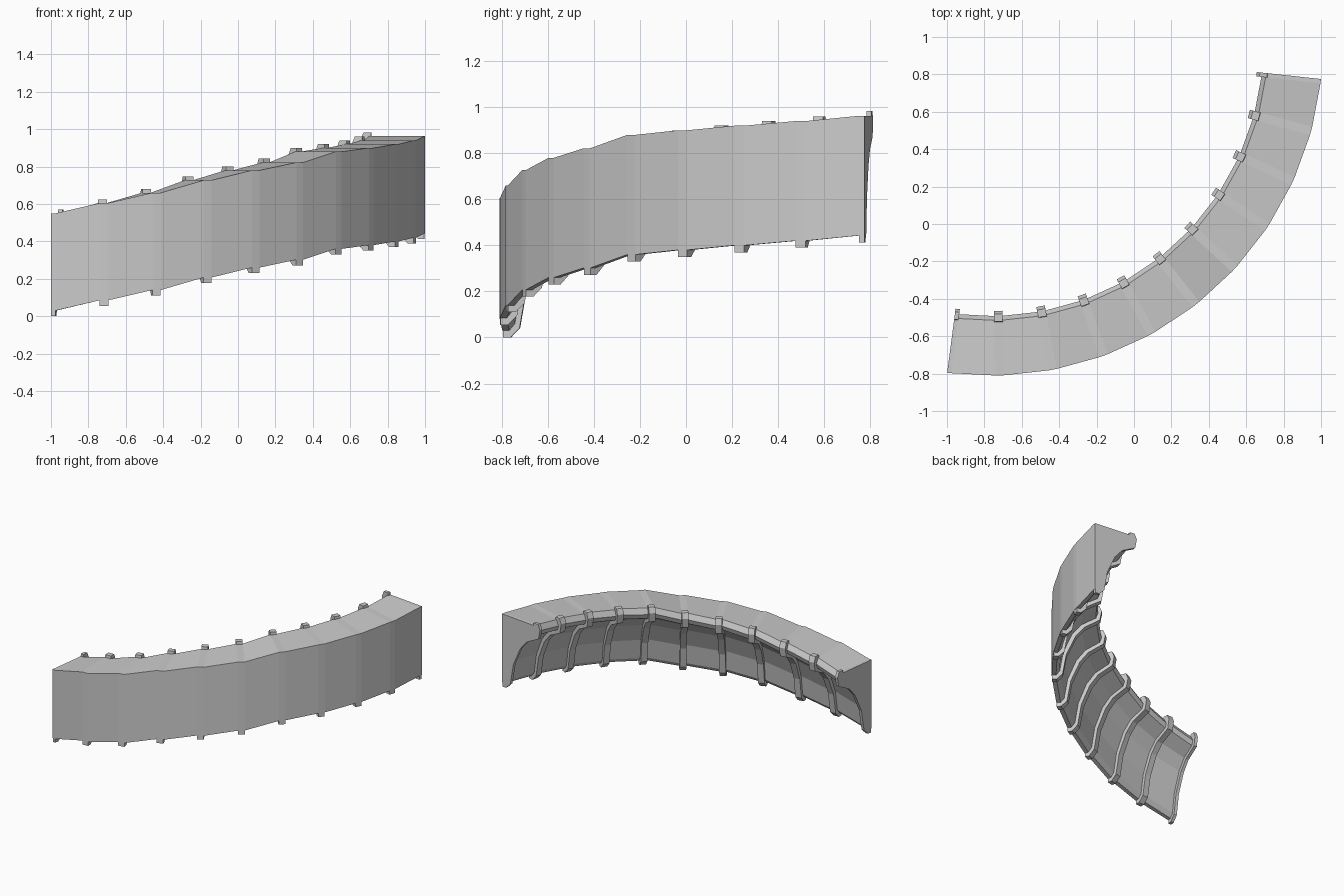
import bpy, bmesh, math

if "Cube" in bpy.data.objects:
    bpy.data.objects.remove(bpy.data.objects["Cube"])

# Arc layout: eleven stations climbing around a vertical axis
CX, CY, R = -0.767, 0.967, 1.777
A0, A1, N = math.radians(-97.5), math.radians(-6.2), 10
BASE = [0.03, 0.085, 0.14, 0.207, 0.26, 0.302, 0.36, 0.38, 0.40, 0.42, 0.443]
HALF = 0.023  # half the width of a rib

# Cross-sections as (depth inward from outer face, height above base)
WALL = [(0, 0), (0.03, 0), (0.055, 0.03), (0.08, 0.18), (0.14, 0.32),
        (0.205, 0.395), (0.305, 0.445), (0.318, 0.48), (0.295, 0.52), (0, 0.52)]
RIB = [(0.002, -0.03), (0.035, -0.03), (0.075, 0.01), (0.102, 0.165),
       (0.165, 0.305), (0.225, 0.375), (0.332, 0.43), (0.345, 0.50),
       (0.328, 0.54), (0.288, 0.54), (0.285, 0.51), (0.303, 0.48),
       (0.295, 0.455), (0.195, 0.405), (0.13, 0.325), (0.068, 0.185),
       (0.045, 0.035), (0.025, 0.01), (0.002, 0.01)]


def section(i, profile, shift=0.0):
    """Place a profile at station i, moved sideways along the arc tangent."""
    a = A0 + (A1 - A0) * i / N
    c, s = math.cos(a), math.sin(a)
    return [(CX + (R - d) * c - shift * s, CY + (R - d) * s + shift * c, BASE[i] + h)
            for d, h in profile]


def loft(name, sections):
    """Skin consecutive closed sections and cap both ends."""
    bm = bmesh.new()
    rings = [[bm.verts.new(p) for p in sec] for sec in sections]
    n = len(rings[0])
    for a, b in zip(rings, rings[1:]):
        for k in range(n):
            m = (k + 1) % n
            bm.faces.new((a[k], a[m], b[m], b[k]))
    bm.faces.new(rings[0])
    bm.faces.new(rings[-1][::-1])
    bmesh.ops.recalc_face_normals(bm, faces=bm.faces)
    mesh = bpy.data.meshes.new(name)
    bm.to_mesh(mesh)
    bm.free()
    obj = bpy.data.objects.new(name, mesh)
    bpy.context.collection.objects.link(obj)
    return obj


# Each station has a short level stretch under its rib; end ribs are half width
wall_sections = []
for i in range(N + 1):
    lo = 0.0 if i == 0 else -HALF
    hi = 0.0 if i == N else HALF
    wall_sections += [section(i, WALL, lo), section(i, WALL, hi)]
    # Rib wrapping the inner side
    loft(f"rib_{i:02d}", [section(i, RIB, lo), section(i, RIB, hi)])

# Curved wall with hollowed inner side
loft("curved_wall", wall_sections)
